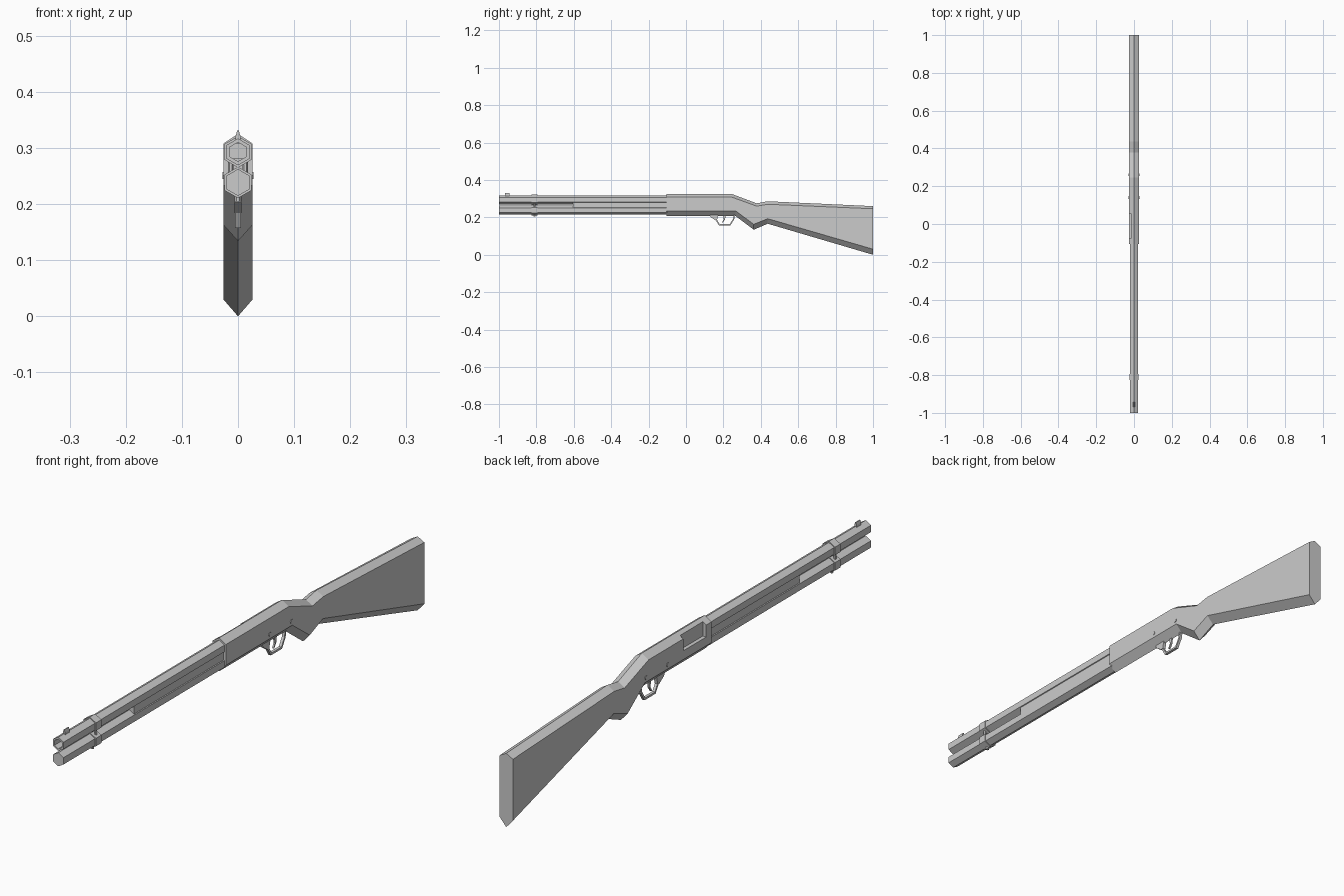
import bpy, bmesh
from math import cos, sin, pi

if "Cube" in bpy.data.objects:
    bpy.data.objects.remove(bpy.data.objects["Cube"])


def make(name, verts, faces):
    mesh = bpy.data.meshes.new(name)
    mesh.from_pydata(verts, [], faces)
    bm = bmesh.new()
    bm.from_mesh(mesh)
    bmesh.ops.recalc_face_normals(bm, faces=bm.faces)
    bm.to_mesh(mesh)
    bm.free()
    obj = bpy.data.objects.new(name, mesh)
    bpy.context.collection.objects.link(obj)
    return obj


def loft(name, rings, closed=False):
    """Skin equal-length rings of points, capped or joined end to end."""
    n, m = len(rings[0]), len(rings)
    verts = [p for r in rings for p in r]
    faces = []
    for i in range(m if closed else m - 1):
        a, b = i * n, (i + 1) % m * n
        faces += [(a + k, a + (k + 1) % n, b + (k + 1) % n, b + k) for k in range(n)]
    if not closed:
        faces += [tuple(range(n)), tuple(range((m - 1) * n, m * n))]
    return make(name, verts, faces)


def hexagon(r, y, z):
    return [(r * cos(pi / 2 + k * pi / 3), y, z + r * sin(pi / 2 + k * pi / 3))
            for k in range(6)]


def box(name, x0, x1, y0, y1, z0, z1):
    return loft(name, [[(x0, y, z0), (x1, y, z0), (x1, y, z1), (x0, y, z1)]
                       for y in (y0, y1)])


def plate(name, profile, w):
    """Extrude a side profile of (y, z) points across x."""
    return loft(name, [[(x, y, z) for y, z in profile] for x in (-w, w)])


def peg(name, loc, r, length, axis):
    """Small six-sided peg along x or z."""
    x, y, z = loc
    rings = []
    for h in (-length / 2, length / 2):
        pts = [(r * cos(k * pi / 3), r * sin(k * pi / 3)) for k in range(6)]
        rings.append([(x + h, y + a, z + b) if axis == 'X' else (x + a, y + b, z + h)
                      for a, b in pts])
    return loft(name, rings)


BARREL_Z, TUBE_Z = 0.293, 0.2385

# Receiver and stock: one body with pointed top and bottom edges
# columns: top y, ridge z, upper shoulder z, bottom y, lower shoulder z, keel z
stations = [
    (-0.105, 0.325, 0.308, -0.105, 0.235, 0.207),
    (0.245, 0.325, 0.308, 0.265, 0.235, 0.207),
    (0.378, 0.275, 0.260, 0.362, 0.163, 0.134),
    (0.437, 0.286, 0.270, 0.437, 0.193, 0.166),
    (1.000, 0.260, 0.246, 1.000, 0.030, 0.000),
]
W = 0.026
body = loft("receiver_and_stock", [
    [(0, yt, zr), (W, yt, zs), (W, yb, zl), (0, yb, zk), (-W, yb, zl), (-W, yt, zs)]
    for yt, zr, zs, yb, zl, zk in stations])

# Ejection port on the -x side
cutter = box("port_cutter", -0.05, -0.013, -0.075, 0.052, 0.266, 0.33)
cutter.hide_render = True
mod = body.modifiers.new("port", 'BOOLEAN')
mod.operation, mod.solver, mod.object = 'DIFFERENCE', 'EXACT', cutter
bpy.context.view_layer.objects.active = body
bpy.ops.object.modifier_apply(modifier="port")
bpy.data.objects.remove(cutter)

# Hollow barrel, with a deep bore
loft("barrel", [hexagon(0.017, -0.11, BARREL_Z), hexagon(0.017, -1, BARREL_Z),
                hexagon(0.024, -1, BARREL_Z), hexagon(0.024, -0.10, BARREL_Z)])

# Magazine tube and the rail filling the gap above it
loft("magazine_tube", [hexagon(0.024, y, TUBE_Z) for y in (-1, -0.10)])
box("rail", -0.018, 0.018, -0.605, -0.10, 0.252, 0.281)

# Barrel clamp: two hexagonal rings joined by posts
for name, z in (("upper_clamp_ring", BARREL_Z), ("lower_clamp_ring", TUBE_Z)):
    loft(name, [hexagon(r, y, z) for r, y in
                ((0.022, -0.825), (0.028, -0.825), (0.028, -0.795), (0.022, -0.795))], True)
for side in (-1, 1):
    peg("clamp_post", (side * 0.013, -0.81, 0.2655), 0.005, 0.024, 'Z')
peg("clamp_screw", (0, -0.81, 0.211), 0.006, 0.012, 'Z')

# Front sight, tapering upwards
loft("front_sight", [
    [(-w, -0.968, z), (w, -0.968, z), (w, -0.943, z), (-w, -0.943, z)]
    for w, z in ((0.005, 0.308), (0.004, 0.322), (0.0015, 0.331))])

# Trigger guard loop with its front wedge
outer = [(0.150, 0.210), (0.158, 0.186), (0.176, 0.157), (0.238, 0.157),
         (0.258, 0.190), (0.262, 0.212)]
inner = [(0.160, 0.210), (0.166, 0.187), (0.180, 0.164), (0.234, 0.164),
         (0.251, 0.191), (0.255, 0.212)]
G = 0.005
loft("trigger_guard", [[(-G, *o), (G, *o), (G, *i), (-G, *i)]
                       for o, i in zip(outer, inner)])
plate("guard_wedge", [(0.128, 0.214), (0.130, 0.203), (0.158, 0.184), (0.166, 0.187),
                      (0.172, 0.214)], 0.006)

# Trigger
plate("trigger", [(0.198, 0.214), (0.202, 0.190), (0.193, 0.174), (0.198, 0.173),
                  (0.209, 0.190), (0.212, 0.214)], 0.003)

# Cross pins through the receiver
for y in (0.14, 0.26):
    peg("receiver_pin", (0, y, 0.251), 0.007, 0.056, 'X')
